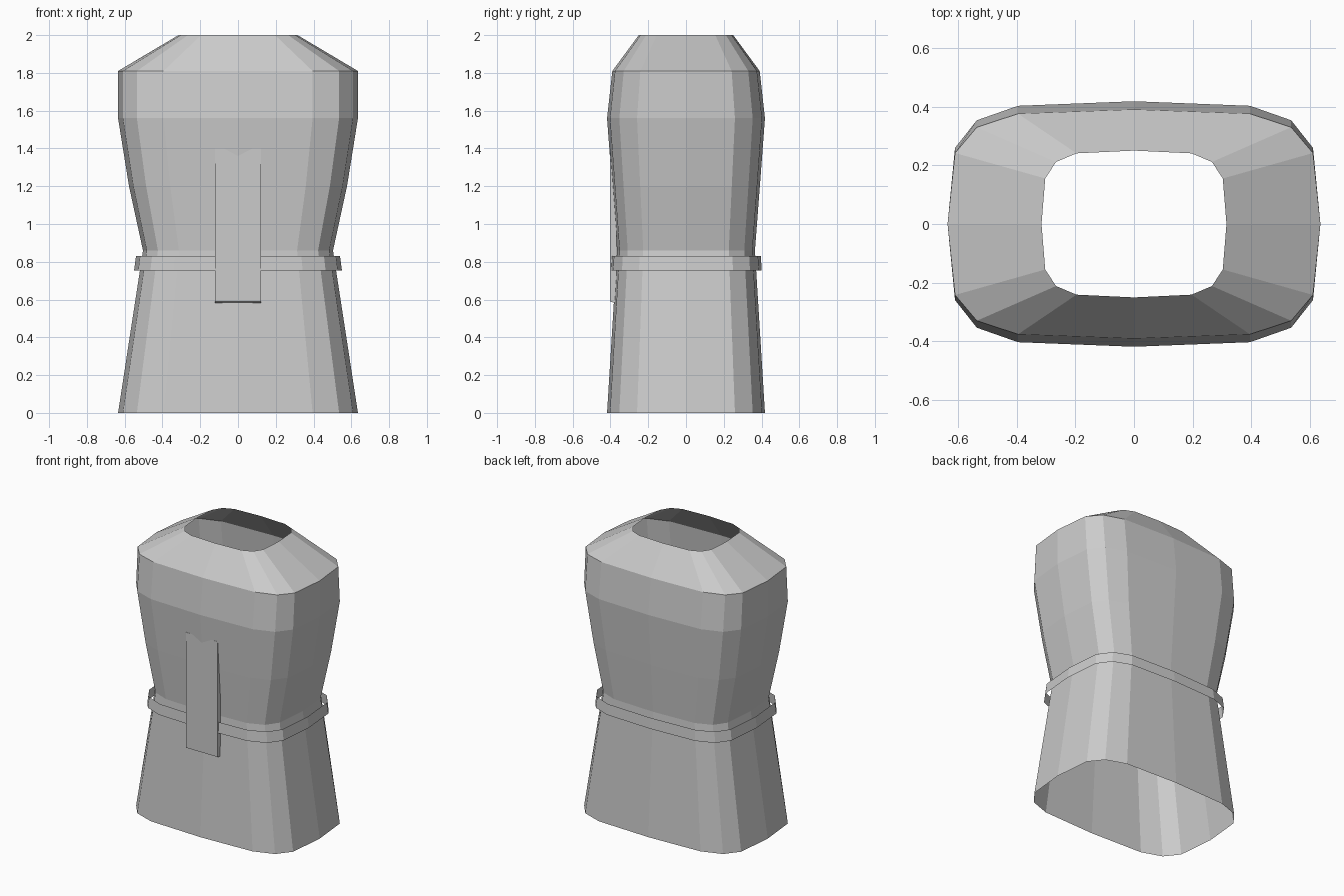
import bpy, bmesh

if "Cube" in bpy.data.objects:
    bpy.data.objects.remove(bpy.data.objects["Cube"])

# Quarter cross-section as fractions of half width / half depth
QUARTER = [(1, 0), (0.96, 0.62), (0.843, 0.845), (0.622, 0.963), (0, 1)]


def section():
    q = QUARTER
    half = q + [(-x, y) for x, y in reversed(q[:-1])]
    return half + [(x, -y) for x, y in reversed(half[1:-1])]


def loft(name, levels):
    """Open tube through rings given as (z, half width, half depth)."""
    bm = bmesh.new()
    rings = [[bm.verts.new((x * hx, y * hy, z)) for x, y in section()]
             for z, hx, hy in levels]
    for a, b in zip(rings, rings[1:]):
        n = len(a)
        for i in range(n):
            j = (i + 1) % n
            bm.faces.new((a[i], a[j], b[j], b[i]))
    return finish(name, bm)


def finish(name, bm):
    mesh = bpy.data.meshes.new(name)
    bm.to_mesh(mesh)
    bm.free()
    ob = bpy.data.objects.new(name, mesh)
    bpy.context.collection.objects.link(ob)
    return ob


# Sleeveless tunic, open at hem and neck
loft("tunic", [(0, 0.635, 0.418), (0.86, 0.503, 0.365), (1.2, 0.577, 0.391),
               (1.56, 0.635, 0.418), (1.81, 0.635, 0.39), (2.0, 0.315, 0.25)])

# Loose belt band around the waist
loft("belt", [(0.755, 0.55, 0.401), (0.83, 0.54, 0.396)])

# Hanging front strap: side profile (y, z) extruded across x
bm = bmesh.new()
profile = [(-0.403, 0.59), (-0.368, 0.58), (-0.368, 1.4), (-0.403, 1.4)]
face = bm.faces.new([bm.verts.new((-0.123, y, z)) for y, z in profile])
ext = bmesh.ops.extrude_face_region(bm, geom=[face])
bmesh.ops.translate(bm, vec=(0.246, 0, 0),
                    verts=[g for g in ext["geom"] if isinstance(g, bmesh.types.BMVert)])
if len(bm.faces) < 6:
    bm.faces.new([v for v in bm.verts if v.co.x < 0])
bmesh.ops.recalc_face_normals(bm, faces=bm.faces)
finish("front_strap", bm)
